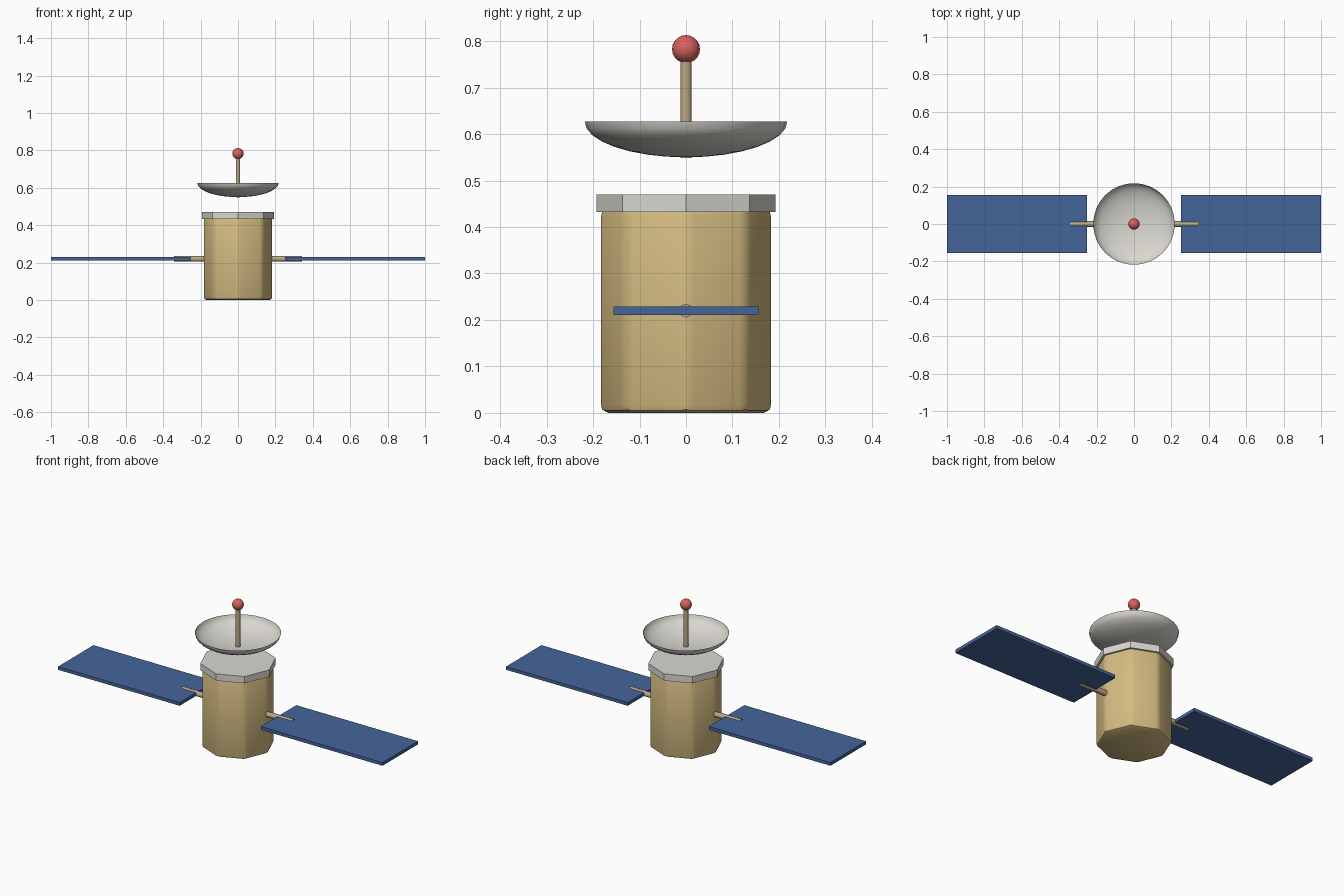
import bpy, bmesh
from math import pi, radians, cos, sin

if "Cube" in bpy.data.objects:
    bpy.data.objects.remove(bpy.data.objects["Cube"])


def material(name, rgb):
    m = bpy.data.materials.new(name)
    m.diffuse_color = (*rgb, 1)
    m.use_nodes = True
    m.node_tree.nodes["Principled BSDF"].inputs["Base Color"].default_value = m.diffuse_color
    return m


gold = material("gold_foil", (0.66, 0.50, 0.22))
tan = material("tan_metal", (0.50, 0.40, 0.24))
blue = material("solar_blue", (0.06, 0.13, 0.33))
white = material("off_white", (0.70, 0.68, 0.63))
red = material("red_tip", (0.70, 0.12, 0.11))


def finish(name, mat, smooth=None):
    ob = bpy.context.object
    ob.name = name
    ob.data.materials.append(mat)
    if smooth:
        bpy.ops.object.shade_smooth_by_angle(angle=radians(smooth))
    return ob


def cylinder(name, mat, sides, r, depth, loc, rot=(0, 0, 0), smooth=None):
    bpy.ops.mesh.primitive_cylinder_add(vertices=sides, radius=r, depth=depth,
                                        location=loc, rotation=rot)
    return finish(name, mat, smooth)


# Octagonal body with softened edges
body = cylinder("body", gold, 8, 0.187, 0.44, (0, 0, 0.22))
bevel = body.modifiers.new("soft_edges", 'BEVEL')
bevel.width = 0.018
bevel.segments = 2
bevel.limit_method = 'ANGLE'
bevel.angle_limit = radians(30)
bpy.ops.object.modifier_apply(modifier=bevel.name)
bpy.ops.object.shade_smooth_by_angle(angle=radians(30))

# Octagonal top plate
cylinder("top_plate", white, 8, 0.193, 0.038, (0, 0, 0.451))

# Solar panels and their arms
for side, s in (("left", -1), ("right", 1)):
    cylinder(side + "_panel_arm", tan, 8, 0.015, 0.18, (s * 0.252, 0, 0.22),
             (0, pi / 2, 0), 50)
    bpy.ops.mesh.primitive_cube_add(size=1, location=(s * 0.625, 0, 0.22))
    panel = finish(side + "_solar_panel", blue)
    panel.scale = (0.75, 0.312, 0.018)

# Open dish: half-ellipse profile spun about z
bm = bmesh.new()
steps, sides = 8, 32
profile = [bm.verts.new((0.218 * sin(a), 0, 0.627 - 0.077 * cos(a)))
           for a in (i * pi / 2 / steps for i in range(steps + 1))]
edges = [bm.edges.new(pair) for pair in zip(profile, profile[1:])]
bmesh.ops.spin(bm, geom=profile + edges, cent=(0, 0, 0), axis=(0, 0, 1),
               angle=2 * pi, steps=sides)
bmesh.ops.remove_doubles(bm, verts=bm.verts, dist=0.0005)
bmesh.ops.recalc_face_normals(bm, faces=bm.faces)
mesh = bpy.data.meshes.new("dish")
bm.to_mesh(mesh)
bm.free()
dish = bpy.data.objects.new("dish", mesh)
bpy.context.collection.objects.link(dish)
bpy.ops.object.select_all(action='DESELECT')
dish.select_set(True)
bpy.context.view_layer.objects.active = dish
finish("dish", white, 40)

# Feed mast and red tip
cylinder("feed_mast", tan, 12, 0.012, 0.222, (0, 0, 0.66), smooth=40)
bpy.ops.mesh.primitive_uv_sphere_add(segments=16, ring_count=10, radius=0.03,
                                     location=(0, 0, 0.783))
finish("mast_tip", red, 50)
